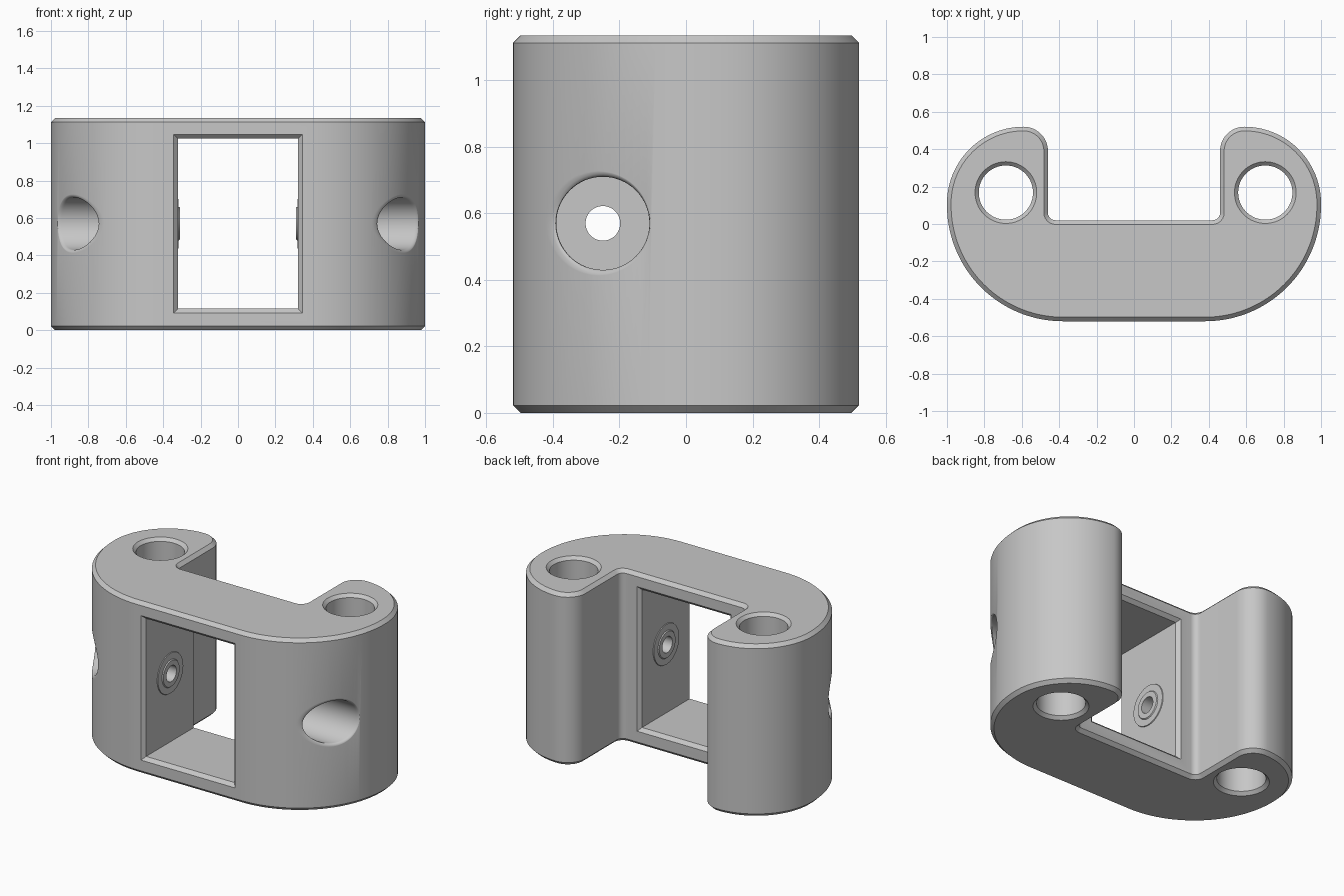
import bpy, bmesh
from math import cos, sin, pi, radians, sqrt
from mathutils import Vector

cube = bpy.data.objects.get("Cube")
if cube:
    bpy.data.objects.remove(cube, do_unlink=True)

H, CH = 1.135, 0.022          # block height and edge chamfer
BORE_Y, BORE_Z = -0.25, 0.57  # axis of the side bolt bores

grey = bpy.data.materials.new("plain_grey")
grey.use_nodes = True
colour = (0.57, 0.57, 0.57, 1)
grey.diffuse_color = colour
grey.node_tree.nodes["Principled BSDF"].inputs["Base Color"].default_value = colour


def loft(name, rings, closed=False):
    """Skin a stack of equal-length rings; cap the ends or join last to first."""
    bm = bmesh.new()
    rows = [[bm.verts.new(p) for p in ring] for ring in rings]
    n = len(rows[0])
    pairs = list(zip(rows, rows[1:]))
    if closed:
        pairs.append((rows[-1], rows[0]))
    else:
        bm.faces.new(rows[0])
        bm.faces.new(rows[-1])
    for a, b in pairs:
        for i in range(n):
            j = (i + 1) % n
            bm.faces.new((a[i], a[j], b[j], b[i]))
    bmesh.ops.recalc_face_normals(bm, faces=bm.faces)
    mesh = bpy.data.meshes.new(name)
    bm.to_mesh(mesh)
    bm.free()
    mesh.materials.append(grey)
    ob = bpy.data.objects.new(name, mesh)
    bpy.context.collection.objects.link(ob)
    return ob


def arc(cx, cy, r, a0, a1, n):
    angles = [radians(a0 + (a1 - a0) * i / n) for i in range(n + 1)]
    return [Vector((cx + r * cos(a), cy + r * sin(a))) for a in angles]


def inset(pts, d):
    """Move a counter-clockwise outline inwards by d."""
    out = []
    for i, p in enumerate(pts):
        e = (p - pts[i - 1]).normalized()
        f = (pts[(i + 1) % len(pts)] - p).normalized()
        n1, n2 = Vector((-e.y, e.x)), Vector((-f.y, f.x))
        out.append(p + (n1 + n2) * d / (1 + n1.dot(n2)))
    return out


def smooth(ob):
    bpy.ops.object.select_all(action='DESELECT')
    ob.select_set(True)
    bpy.context.view_layer.objects.active = ob
    bpy.ops.object.shade_smooth_by_angle(angle=radians(30))


# Main block: rounded C-shaped outline with chamfered top and bottom
half = (arc(0.38, 0.10, 0.62, -90, 0, 40)
        + arc(0.59, 0.11, 0.41, 0, 90, 28)
        + arc(0.59, 0.39, 0.13, 90, 180, 16)[1:]
        + arc(0.42, 0.06, 0.04, 0, -90, 6))
outline = half + [Vector((-p.x, p.y)) for p in reversed(half)]
small = inset(outline, CH)
body = loft("bracket_body", [[(p.x, p.y, z) for p in pts] for pts, z in
            ((small, 0), (outline, CH), (outline, H - CH), (small, H))])
cutters = []

# Window through the middle, chamfered front and back
rings = []
for y, g in ((-0.57, 0.072), (-0.498, 0), (-0.002, 0), (0.07, 0.072)):
    x, z0, z1 = 0.322 + g, 0.115 - g, 1.025 + g
    rings.append([(-x, y, z0), (x, y, z0), (x, y, z1), (-x, y, z1)])
cutters.append(loft("window_cutter", rings))

# Vertical rod holes with chamfered rims
for name, cx in (("right", -0.685), ("left", 0.702)):
    profile = ((0.19, -0.025), (0.145, 0.02), (0.145, H - 0.02), (0.19, H + 0.025))
    cutters.append(loft(name + "_rod_cutter", [
        [(p.x, p.y, z) for p in arc(cx, 0.168, r, 0, 360, 64)[:-1]]
        for r, z in profile]))


def skin_x(y):
    """Outer x of the block at depth y."""
    return 0.38 + sqrt(0.62 ** 2 - (y - 0.10) ** 2)


# Side bolt bores: small hole, wide counterbore, softly rounded mouth
N = 64
for name, s in (("left", 1), ("right", -1)):
    def ring(fn):
        pts = []
        for i in range(N):
            a = 2 * pi * i / N
            r, x = fn(a)
            pts.append((s * x, BORE_Y + r * cos(a), BORE_Z + r * sin(a)))
        return pts

    def mouth(t):
        def fn(a):
            w = 0.004 + 0.016 * (1 - cos(a))
            r = 0.14 + w * (1 - sin(t))
            return r, skin_x(BORE_Y + r * cos(a)) - 0.02 * (1 - cos(t)) + 0.0005
        return fn

    # Tool runs from the window, through the wall, out past the skin
    rings = [ring(lambda a, r=r, x=x: (r, x))
             for r, x in ((0.052, 0.2), (0.052, 0.45), (0.14, 0.45))]
    rings += [ring(mouth(pi / 2 * (1 - k / 5))) for k in range(6)]
    rings.append(ring(lambda a: (mouth(0)(a)[0], 1.2)))
    cutters.append(loft(name + "_bore_cutter", rings))

    # Shallow raised collar around the bolt hole on the window wall
    collar = loft(name + "_bolt_collar", [
        ring(lambda a, r=r, x=x: (r, x)) for r, x in
        ((0.052, 0.33), (0.052, 0.311), (0.085, 0.311), (0.09, 0.317),
         (0.132, 0.317), (0.137, 0.33))], closed=True)
    smooth(collar)

# Cut everything out of the block
for c in cutters:
    mod = body.modifiers.new(c.name, 'BOOLEAN')
    mod.operation, mod.solver, mod.object = 'DIFFERENCE', 'EXACT', c
    bpy.context.view_layer.objects.active = body
    bpy.ops.object.modifier_apply(modifier=mod.name)
    bpy.data.objects.remove(c, do_unlink=True)
smooth(body)
